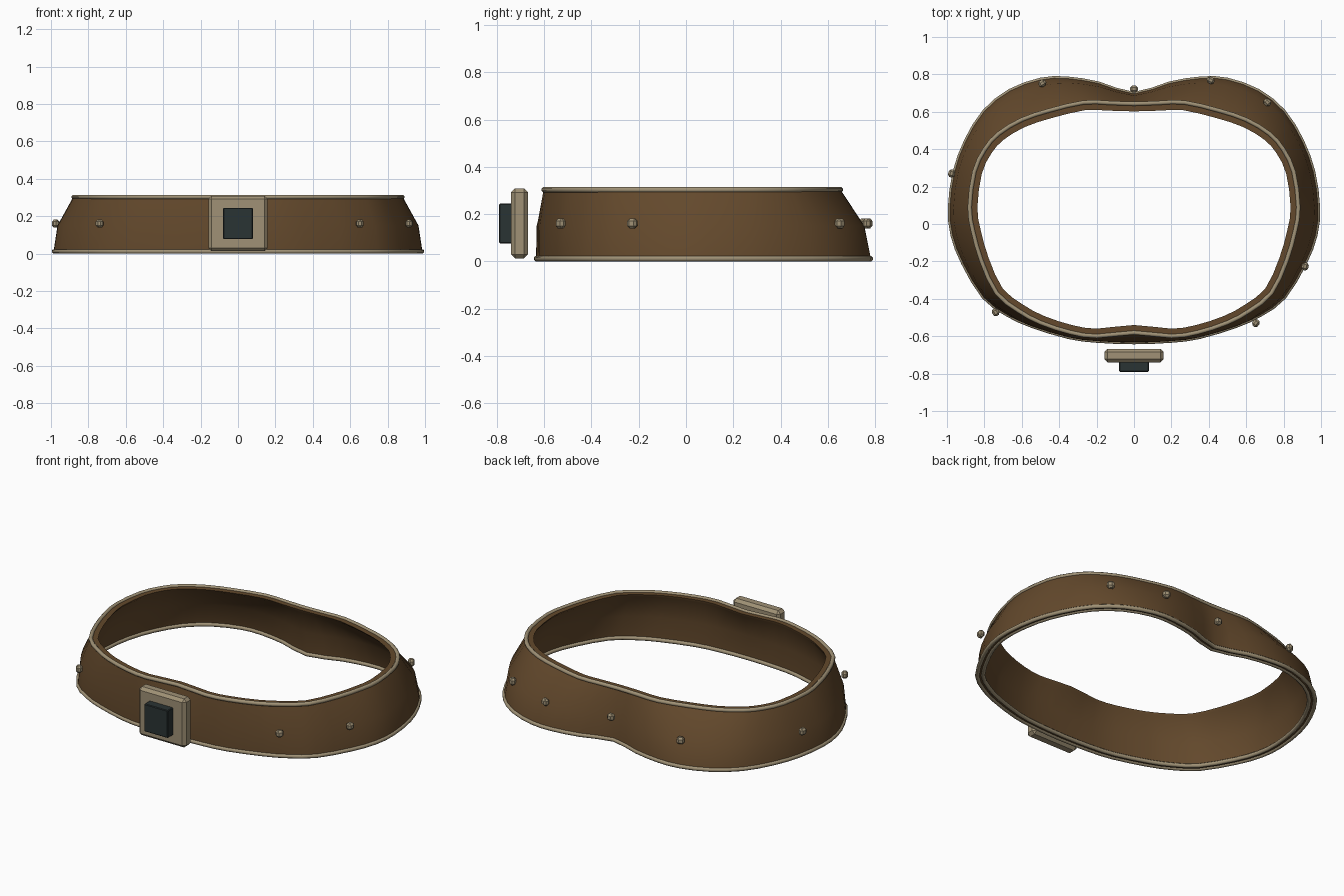
import bpy, bmesh, math
from mathutils import Vector

if "Cube" in bpy.data.objects:
    bpy.data.objects.remove(bpy.data.objects["Cube"])

def material(name, rgb):
    m = bpy.data.materials.new(name)
    m.diffuse_color = (*rgb, 1)
    m.use_nodes = True
    m.node_tree.nodes["Principled BSDF"].inputs["Base Color"].default_value = m.diffuse_color
    return m

LEATHER = material("brown leather", (0.125, 0.066, 0.025))
METAL = material("tan metal", (0.35, 0.285, 0.18))
DARK = material("dark inlay", (0.023, 0.033, 0.033))

# Right half of the belt outline, front centre to back centre
LOW = [(0, -.634), (.2, -.626), (.35, -.606), (.55, -.545), (.68, -.485), (.805, -.392),
       (.915, -.21), (.972, -.06), (.986, .09), (.96, .28), (.9, .445), (.802, .603),
       (.665, .713), (.5, .773), (.36, .78), (.19, .753), (0, .697)]
HIGH = [(0, -.583), (.2, -.602), (.34, -.582), (.5, -.53), (.62, -.465), (.737, -.37),
        (.817, -.2), (.863, -.04), (.881, .09), (.856, .28), (.8, .40), (.725, .485),
        (.6, .56), (.45, .61), (.27, .652), (.14, .65), (0, .645)]
Z_LOW, Z_MID, Z_HIGH = .012, .15, .303

def full(half):
    """Mirror the half outline and round it with one midpoint per span."""
    pts = [Vector(p) for p in half + [(-x, y) for x, y in half[-2:0:-1]]]
    out, n = [], len(pts)
    for i, p in enumerate(pts):
        q = pts[(i + 1) % n]
        out += [p, (p + q) * .5625 - (pts[i - 1] + pts[(i + 2) % n]) * .0625]
    return out

def finish(obj, mat, angle=None):
    obj.data.materials.append(mat)
    if angle:
        bpy.ops.object.select_all(action='DESELECT')
        bpy.context.view_layer.objects.active = obj
        obj.select_set(True)
        bpy.ops.object.shade_smooth_by_angle(angle=math.radians(angle))
    return obj

def from_bmesh(name, bm):
    me = bpy.data.meshes.new(name)
    bm.to_mesh(me)
    bm.free()
    obj = bpy.data.objects.new(name, me)
    bpy.context.collection.objects.link(obj)
    return obj

def skin(name, rings):
    """Skin closed loops into a ring-shaped tube."""
    bm = bmesh.new()
    vs = [[bm.verts.new(p) for p in r] for r in rings]
    n = len(rings[0])
    for a in range(len(rings)):
        b = (a + 1) % len(rings)
        for i in range(n):
            j = (i + 1) % n
            bm.faces.new((vs[a][i], vs[a][j], vs[b][j], vs[b][i]))
    bmesh.ops.recalc_face_normals(bm, faces=bm.faces)
    return from_bmesh(name, bm)

def inset(loop, d):
    out = []
    for i, p in enumerate(loop):
        t = (loop[(i + 1) % len(loop)] - loop[i - 1]).normalized()
        out.append(p + Vector((-t.y, t.x)) * d)
    return out

def lift(loop, z):
    return [(p.x, p.y, z) for p in loop]

low, high = full(LOW), full(HIGH)

def blend(z):
    """Outline at height z: steep below the middle, leaning in above it."""
    loop = []
    for a, b in zip(low, high):
        knee = .2 if a.y > -.5 else .04
        if z < Z_MID:
            t = knee * (z - Z_LOW) / (Z_MID - Z_LOW)
        else:
            t = knee + (1 - knee) * (z - Z_MID) / (Z_HIGH - Z_MID)
        loop.append(a.lerp(b, t))
    return loop

# Flared band: outer wall up, then inner wall down with a thicker top lip
section = [(Z_LOW - .003, 0), (Z_MID, 0), (Z_HIGH + .003, 0), (Z_HIGH + .003, .042),
           (Z_HIGH - .012, .041), (Z_HIGH - .026, .034), (Z_MID, .033), (Z_LOW - .003, .033)]
finish(skin("belt_band", [lift(inset(blend(z), d), z) for z, d in section]), LEATHER, 45)

# Rounded trim along the outer edges and the lower inner edge
for name, z, depth, r in (("lower_trim", Z_LOW, .002, .012),
                          ("upper_trim", Z_HIGH, .002, .012),
                          ("inner_lower_trim", Z_LOW + .002, .034, .012)):
    tube = []
    for k in range(8):
        a = math.tau * (k + .5) / 8
        tube.append(lift(inset(blend(z), depth + r * math.cos(a)), z + r * math.sin(a)))
    finish(skin(name, tube), METAL, 50)

def box(name, size, centre, bevel, mat, angle=None):
    bm = bmesh.new()
    bmesh.ops.create_cube(bm, size=1)
    bmesh.ops.scale(bm, vec=size, verts=bm.verts)
    bmesh.ops.bevel(bm, geom=bm.edges[:], offset=bevel, segments=1, affect='EDGES')
    obj = finish(from_bmesh(name, bm), mat, angle)
    obj.location = centre
    return obj

# Chunky studs around the belt
STUDS = [(-.975, .27), (-.49, .752), (0, .722), (.41, .768), (.713, .65),
         (.915, -.227), (.652, -.53), (-.74, -.472)]
for i, (x, y) in enumerate(STUDS):
    stud = box(f"stud_{i + 1}", (.042, .036, .042), (x, y, .161), .011, METAL, 30)
    stud.rotation_euler.z = math.atan2(x, -y)

# Buckle plate and its dark inlay
box("buckle_plate", (.318, .072, .296), (0, -.704, .161), .017, METAL)
box("buckle_inlay", (.16, .06, .168), (0, -.76, .161), .004, DARK)
